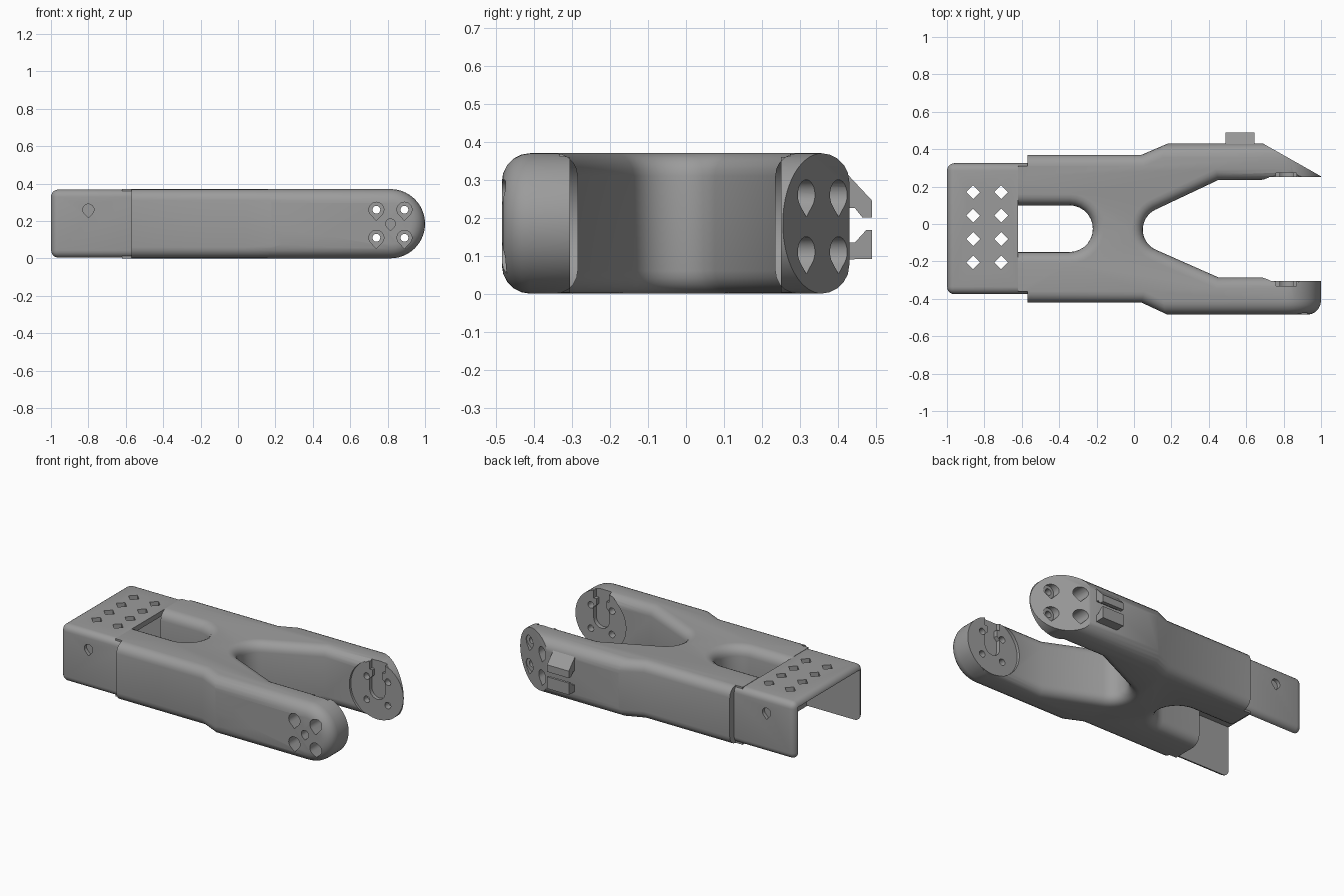
import bpy, bmesh, math
from mathutils import Vector

cube = bpy.data.objects.get("Cube")
if cube:
    bpy.data.objects.remove(cube, do_unlink=True)

grey = bpy.data.materials.new("matte_grey")
grey.use_nodes = True
COLOUR = (0.33, 0.33, 0.33, 1)
grey.diffuse_color = COLOUR
grey.node_tree.nodes["Principled BSDF"].inputs["Base Color"].default_value = COLOUR

H = 0.37          # overall height
R = H / 2         # radius of the rounded arm tips
TIP = 1 - R       # x of the tip centre


def prism(name, pts, axis, lo, hi, bevel=0, keep=None, segments=5):
    """Extrude a 2D outline along an axis, rounding the edges chosen by keep."""
    place = {"x": lambda u, v, w: (w, u, v),
             "y": lambda u, v, w: (u, w, v),
             "z": lambda u, v, w: (u, v, w)}[axis]
    bm = bmesh.new()
    a = [bm.verts.new(place(u, v, lo)) for u, v in pts]
    b = [bm.verts.new(place(u, v, hi)) for u, v in pts]
    bm.faces.new(a)
    bm.faces.new(b)
    for i in range(len(pts)):
        j = (i + 1) % len(pts)
        bm.faces.new((a[i], a[j], b[j], b[i]))
    bmesh.ops.recalc_face_normals(bm, faces=bm.faces)
    if bevel:
        edges = [e for e in bm.edges if keep is None or keep(e.verts[0].co, e.verts[1].co)]
        bmesh.ops.bevel(bm, geom=edges, offset=bevel, segments=segments,
                        profile=0.5, affect="EDGES", clamp_overlap=True)
    me = bpy.data.meshes.new(name)
    bm.to_mesh(me)
    bm.free()
    me.materials.append(grey)
    ob = bpy.data.objects.new(name, me)
    bpy.context.collection.objects.link(ob)
    return ob


def combine(ob, tool, operation="DIFFERENCE"):
    """Apply a boolean and discard the tool."""
    mod = ob.modifiers.new("cut", "BOOLEAN")
    mod.operation, mod.object, mod.solver = operation, tool, "EXACT"
    graph = bpy.context.evaluated_depsgraph_get()
    me = bpy.data.meshes.new_from_object(ob.evaluated_get(graph))
    ob.modifiers.clear()
    ob.data = me
    bpy.data.objects.remove(tool, do_unlink=True)


def arc(cx, cy, r, start, end, n=10):
    return [(cx + r * math.cos(math.radians(start + (end - start) * i / n)),
             cy + r * math.sin(math.radians(start + (end - start) * i / n)))
            for i in range(n + 1)]


def circle(cx, cy, r, n=48):
    return arc(cx, cy, r, 0, 360, n)[:-1]


def teardrop(cx, cz, r):
    return arc(cx, cz, r, -45, 225, 18) + [(cx, cz - 1.45 * r)]


def rect(x0, x1, y0, y1):
    return [(x0, y0), (x1, y0), (x1, y1), (x0, y1)]


def smooth(ob):
    bpy.ops.object.select_all(action="DESELECT")
    ob.select_set(True)
    bpy.context.view_layer.objects.active = ob
    bpy.ops.object.shade_smooth_by_angle(angle=math.radians(30))


# Forked body: plan outline with rear slot and front crotch
outline = [(-0.57, -0.42), (0.04, -0.42), (0.18, -0.485), (1.2, -0.485),
           (1.2, -0.285), (0.45, -0.285)]
outline += arc(0.165, -0.03, 0.118, 246, 116, 14)
outline += [(0.45, 0.235), (1.2, 0.235), (1.2, 0.43), (0.18, 0.43),
            (0.04, 0.37), (-0.57, 0.37), (-0.57, 0.31), (-0.62, 0.31), (-0.62, 0.1)]
outline += arc(-0.345, -0.025, 0.125, 90, -90, 14)
outline += [(-0.62, -0.15), (-0.62, -0.36), (-0.57, -0.36)]


def long_edges(p, q):
    flat = abs(p.z - q.z) < 1e-4
    return flat and max(p.x, q.x) > -0.5 and min(p.x, q.x) < 1.1


body = prism("forked_body", outline, "z", 0, H, 0.07, long_edges)

# Rounded arm tips with a soft outer rim
side = [(-0.8, 0), (TIP, 0)] + arc(TIP, R, R, -90, 90, 28)[1:] + [(-0.8, H)]
envelope = prism("envelope", side, "y", -0.485, 0.43, 0.075,
                 lambda p, q: abs(p.y - q.y) < 1e-4 and max(p.x, q.x) > -0.7)
combine(body, envelope, "INTERSECT")

# Flat round mounting pads inside both tips
combine(body, prism("pad_recess", circle(TIP, R, R + 0.003, 64), "y", -0.305, 0.25))
for lo, hi in ((-0.4, -0.305), (0.25, 0.3)):
    combine(body, prism("pad", circle(TIP, R, R - 0.002, 64), "y", lo, hi), "UNION")

# Slanted outer face of the left-hand tip
combine(body, prism("taper", [(0.69, 0.43), (1.005, 0.252), (1.3, 0.252),
                              (1.3, 0.6), (0.69, 0.6)], "z", -0.1, 0.5))

# Screw holes with teardrop counterbores, and the central pivot holes
for x in (0.74, 0.89):
    for z in (0.11, 0.26):
        combine(body, prism("screw_hole", circle(x, z, 0.021, 16), "y", -0.7, 0.7))
        combine(body, prism("bore_right", teardrop(x, z, 0.04), "y", -0.7, -0.35))
        combine(body, prism("bore_left", teardrop(x, z, 0.04), "y", 0.29, 0.7))
combine(body, prism("pivot_right", teardrop(TIP, R, 0.026), "y", -0.7, -0.42))

# Drop-in slots on the inner pads
for lo, hi in ((-0.332, -0.2), (0.2, 0.274)):
    slot = [(TIP - 0.035, 0.5), (TIP - 0.035, 0.27), (TIP - 0.055, 0.25)]
    slot += arc(TIP, R, 0.055, 180, 360, 10)
    slot += [(TIP + 0.055, 0.25), (TIP + 0.035, 0.27), (TIP + 0.035, 0.5)]
    combine(body, prism("horn_slot", slot, "y", lo, hi))
    combine(body, prism("horn_top", rect(TIP - 0.055, TIP + 0.055, 0.31, 0.5), "y", lo, hi))
smooth(body)

# Open rear channel
channel = prism("rear_channel", rect(-1, -0.5, -0.375, 0.325), "z", 0.003, 0.368, 0.04)
combine(channel, prism("cavity", rect(-1.2, -0.3, -0.34, 0.29), "z", -0.2, 0.335))
combine(channel, prism("plate_end", rect(-0.62, -0.3, -0.34, 0.29), "z", 0.1, 0.6))
for x in (-0.86, -0.71):
    for y in (0.17, 0.045, -0.08, -0.205):
        combine(channel, prism("diamond", circle(x, y, 0.037, 4), "z", 0.2, 0.6))
for lo, hi in ((-0.6, -0.352), (0.302, 0.6)):
    combine(channel, prism("wall_hole", teardrop(-0.8, 0.26, 0.03), "y", lo, hi))
smooth(channel)

# Cable clip hooks on the left-hand arm
hooks = {"upper_clip": [(0.42, 0.32), (0.49, 0.245), (0.49, 0.2), (0.465, 0.2),
                        (0.445, 0.225), (0.42, 0.225)],
         "lower_clip": [(0.42, 0.09), (0.49, 0.092), (0.49, 0.168), (0.475, 0.168),
                        (0.445, 0.135), (0.42, 0.135)]}
for name, pts in hooks.items():
    prism(name, pts, "x", 0.49, 0.645)
